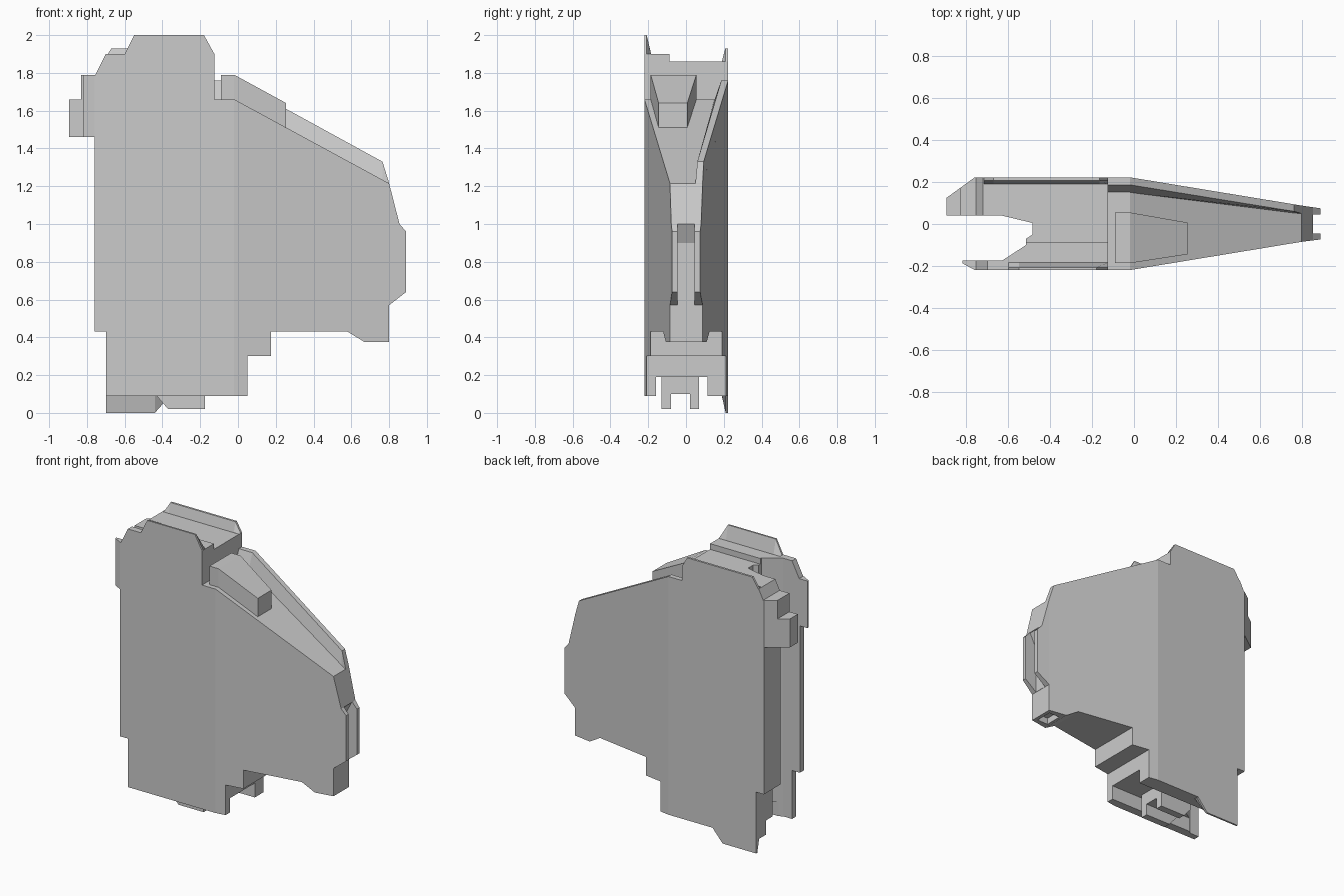
import bpy, bmesh

if "Cube" in bpy.data.objects:
    bpy.data.objects.remove(bpy.data.objects["Cube"])


def loft(name, sections):
    """Closed solid through matching rings of 3D points."""
    bm = bmesh.new()
    rings = [[bm.verts.new(p) for p in s] for s in sections]
    n = len(rings[0])
    for a, b in zip(rings, rings[1:]):
        for i in range(n):
            j = (i + 1) % n
            bm.faces.new((a[i], a[j], b[j], b[i]))
    bm.faces.new(rings[0])
    bm.faces.new(rings[-1])
    bmesh.ops.recalc_face_normals(bm, faces=bm.faces)
    me = bpy.data.meshes.new(name)
    bm.to_mesh(me)
    bm.free()
    ob = bpy.data.objects.new(name, me)
    bpy.context.collection.objects.link(ob)
    return ob


def side_prism(name, pts, y0, y1):
    return loft(name, [[(x, y, z) for x, z in pts] for y in (y0, y1)])


def plan_prism(name, pts, z0, z1):
    return loft(name, [[(x, y, z) for x, y in pts] for z in (z0, z1)])


def box(name, x0, x1, y0, y1, z0, z1):
    return plan_prism(name, [(x0, y0), (x1, y0), (x1, y1), (x0, y1)], z0, z1)


def boolean(ob, tool, op):
    m = ob.modifiers.new(op, 'BOOLEAN')
    m.operation, m.object, m.solver = op, tool, 'EXACT'
    bpy.context.view_layer.objects.active = ob
    bpy.ops.object.modifier_apply(modifier=m.name)
    bpy.data.objects.remove(tool)


def lip(name, pts, outer, mid, inner, base):
    """Thin edge wall whose inner face slopes back to the base height."""
    full = [[(x, y, z) for x, z in pts] for y in (outer, mid)]
    flat = [(x, inner, base + (z - base) * 0.02) for x, z in pts]
    return loft(name, full + [flat])


# Main body: side outline intersected with the plan outline
body = side_prism("body", [
    (-0.70, 0.09), (0.05, 0.09), (0.05, 0.30), (0.175, 0.30), (0.175, 0.43),
    (0.58, 0.43), (0.67, 0.375), (0.80, 0.375), (0.80, 0.57), (0.89, 0.64),
    (0.89, 0.96), (0.855, 1.0), (0.80, 1.215), (-0.02, 1.66), (-0.125, 1.66),
    (-0.125, 1.90), (-0.70, 1.90), (-0.755, 1.79), (-0.83, 1.79),
    (-0.83, 1.66), (-0.895, 1.66), (-0.895, 1.46), (-0.76, 1.46),
    (-0.76, 0.43), (-0.70, 0.43)], -0.3, 0.3)
plan = plan_prism("plan_cutter", [
    (-0.76, -0.22), (-0.02, -0.22), (0.80, -0.085), (0.95, -0.066),
    (0.95, 0.066), (0.80, 0.088), (-0.02, 0.223), (-0.76, 0.223),
    (-0.895, 0.125), (-0.895, 0.04), (-0.63, 0.04), (-0.485, 0.005),
    (-0.485, -0.05), (-0.515, -0.07), (-0.515, -0.10), (-0.63, -0.175),
    (-0.82, -0.175), (-0.82, -0.187)], -0.1, 2.2)
boolean(body, plan, 'INTERSECT')

# Lower roof at the back, underside cavity, nose slot, hollow under the nose
boolean(body, box("roof_cutter", -1, 0, -0.088, 0.3, 1.86, 2.1), 'DIFFERENCE')
boolean(body, box("cavity_cutter", -0.8, 0.1, -0.16, 0.115, 0, 0.19), 'DIFFERENCE')
slot = side_prism("slot_cutter", [(0.801, 0.5), (0.95, 0.5), (0.95, 1.0),
                                  (0.85, 1.0), (0.801, 0.9)], -0.046, 0.046)
boolean(body, slot, 'DIFFERENCE')
boolean(body, box("nose_cutter", 0.69, 0.775, -0.06, 0.06, 0.3, 0.42), 'DIFFERENCE')

# Raised lips along the roof and the tab hanging below the back wall
lip("front_roof_lip", [(-0.60, 1.89), (-0.60, 1.90), (-0.55, 2.0), (-0.18, 2.0),
                       (-0.125, 1.90), (-0.125, 1.89)], -0.22, -0.208, -0.185, 1.90)
lip("back_roof_lip", [(-0.72, 1.85), (-0.715, 1.86), (-0.67, 1.93), (-0.165, 1.93),
                      (-0.125, 1.86), (-0.125, 1.85)], 0.223, 0.208, 0.19, 1.86)
lip("bottom_tab", [(-0.70, 0.092), (-0.70, 0.0), (-0.44, 0.0), (-0.36, 0.092)],
    0.223, 0.21, 0.19, 0.09)

# Rail along the back edge of the sloping deck
rail = []
for x, inner, top_in, outer, low, z in [
        (-0.125, 0.15, 0.187, 0.223, 1.655, 1.76),
        (-0.02, 0.15, 0.187, 0.223, 1.655, 1.76),
        (0.765, 0.052, 0.06, 0.0937, 1.23, 1.33),
        (0.80, 0.047, 0.05, 0.088, 1.20, 1.217)]:
    rail.append([(x, inner, low), (x, top_in, z), (x, outer, z), (x, outer, low)])
loft("deck_rail", rail)

# Tapered block on the deck
sight = []
for x, y0, y1, low, z in [(-0.09, -0.187, 0.055, 1.62, 1.79),
                          (-0.02, -0.187, 0.055, 1.62, 1.79),
                          (0.255, -0.145, 0.007, 1.50, 1.64)]:
    sight.append([(x, y0, low), (x, y1, low), (x, y1, z), (x, y0, z)])
loft("deck_block", sight)

# Insert in the underside cavity with two rails
box("insert_core", -0.43, -0.175, -0.08, 0.02, 0.10, 0.20)
for name, y0 in (("front_insert_rail", -0.13), ("back_insert_rail", 0.02)):
    side_prism(name, [(-0.43, 0.20), (-0.43, 0.09), (-0.37, 0.02),
                      (-0.175, 0.02), (-0.175, 0.20)], y0, y0 + 0.05)
